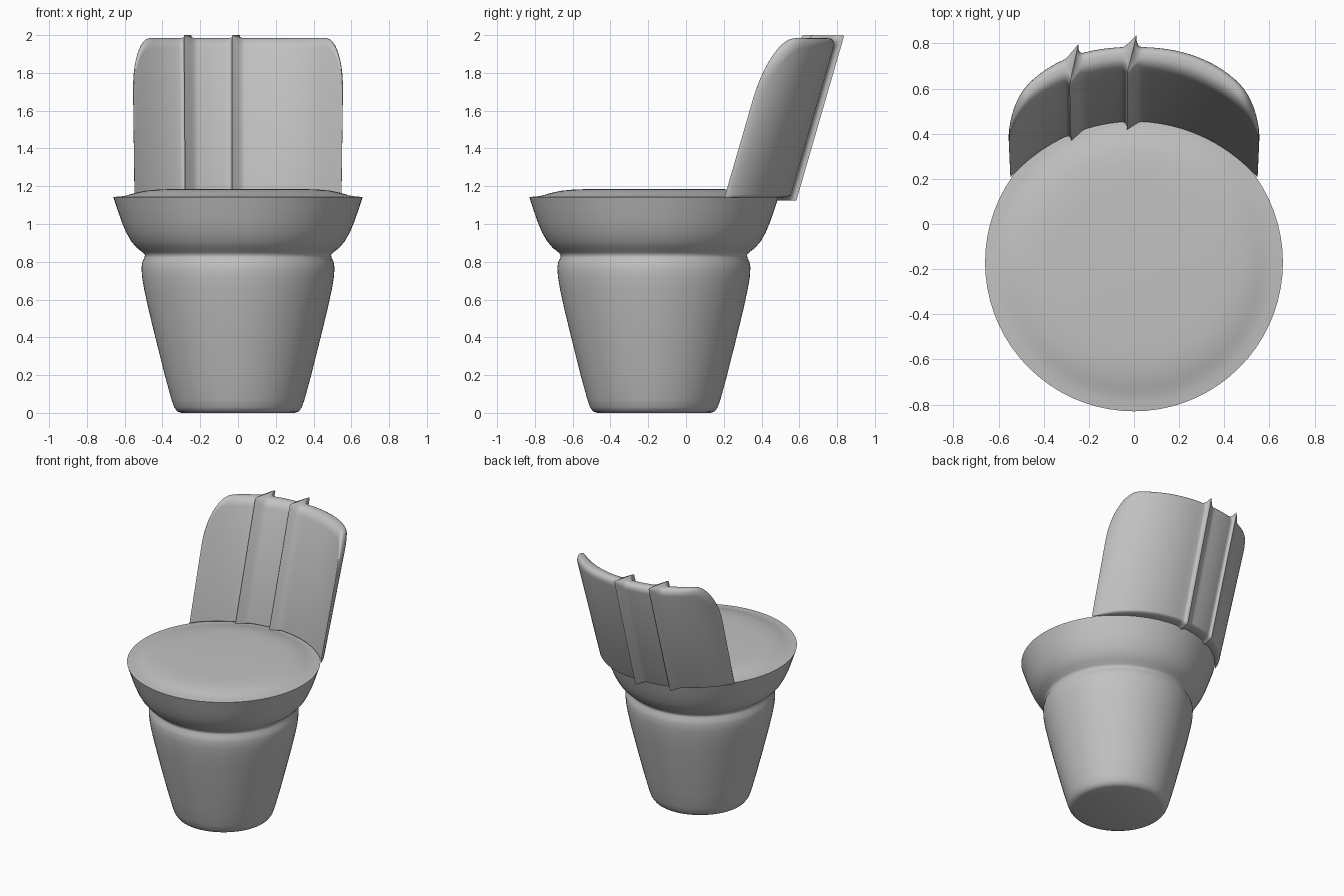
import bpy, bmesh, math

cube = bpy.data.objects.get("Cube")
if cube:
    bpy.data.objects.remove(cube, do_unlink=True)

grey = bpy.data.materials.new("plain_grey")
grey.use_nodes = True
grey.diffuse_color = (0.54, 0.54, 0.54, 1)
grey.node_tree.nodes["Principled BSDF"].inputs["Base Color"].default_value = (0.54, 0.54, 0.54, 1)


def finish(bm, name, angle):
    """Turn a bmesh into a smooth shaded object."""
    bmesh.ops.recalc_face_normals(bm, faces=bm.faces)
    mesh = bpy.data.meshes.new(name)
    bm.to_mesh(mesh)
    bm.free()
    mesh.materials.append(grey)
    obj = bpy.data.objects.new(name, mesh)
    bpy.context.collection.objects.link(obj)
    bpy.ops.object.select_all(action='DESELECT')
    obj.select_set(True)
    bpy.context.view_layer.objects.active = obj
    bpy.ops.object.shade_smooth_by_angle(angle=math.radians(angle))


def lathe(name, profile, centre_y, steps=72):
    """Revolve a (radius, height) profile about a vertical axis."""
    bm = bmesh.new()
    verts = [bm.verts.new((r, centre_y, z)) for r, z in profile]
    edges = [bm.edges.new(pair) for pair in zip(verts, verts[1:])]
    bmesh.ops.spin(bm, geom=verts + edges, cent=(0, centre_y, 0), axis=(0, 0, 1),
                   angle=math.tau, steps=steps)
    bmesh.ops.remove_doubles(bm, verts=bm.verts, dist=0.0005)
    finish(bm, name, 65)


# Tapered pedestal flowing through a soft waist into a bowl seat with a sharp
# rim and a gently raised cushion
lathe("pedestal_and_seat", [
    (0, 0), (0.30, 0), (0.322, 0.008), (0.338, 0.03), (0.352, 0.07),
    (0.385, 0.19), (0.428, 0.36), (0.472, 0.54), (0.496, 0.65), (0.508, 0.72),
    (0.511, 0.77), (0.506, 0.8), (0.495, 0.822), (0.493, 0.836), (0.505, 0.85),
    (0.535, 0.873), (0.565, 0.908), (0.592, 0.955), (0.615, 1.01), (0.636, 1.07),
    (0.66, 1.143), (0.62, 1.146), (0.59, 1.151), (0.56, 1.16), (0.53, 1.168),
    (0.49, 1.176), (0.43, 1.182), (0.35, 1.185), (0, 1.186)], -0.17)

# Curved, leaning backrest with two pinched seams running right round it
HALF, BASE, TOP, LEAN = 0.556, 1.14, 1.984, 0.29
SEAMS = (-0.01, -0.265)


def backrest_section(x):
    """Closed rounded section of the backrest at one position across its width."""
    p = min(1, abs(x) / HALF)
    inner = math.sqrt(0.75 ** 2 - x * x) - 0.3
    corner = max(0, (abs(x) - 0.465) / (HALF - 0.465))
    top = TOP - 0.27 * (1 - math.sqrt(max(0, 1 - corner ** 2)))
    near = min(abs(x - s) for s in SEAMS)
    pinch = max(0, 1 - near / 0.045) ** 2
    points = []
    for quarter in range(4):
        side = 1 if quarter in (0, 3) else -1
        upper = quarter < 2
        # the outer face is fuller at the top than at the seat
        power = 0.62 if upper else 0.78
        outer = 0.215 + 0.338 * (1 - p ** 2.3) ** power
        half, mid = (outer - inner) / 2, (outer + inner) / 2
        sharp = 1 - 0.8 * pinch
        ry, rz = half * 0.85 * sharp, (0.055 if upper else 0.015) * sharp
        cz = top - rz if upper else BASE + rz
        for i in range(7):
            a = (quarter + i / 6) * math.pi / 2
            c, s = math.cos(a), math.sin(a)
            t = side * (half - ry) + ry * c + 0.036 * pinch * side
            z = cz + rz * s + 0.016 * pinch * (1 if upper else -1)
            taper = 0.985 + 0.02 * (z - BASE) / (TOP - BASE)
            points.append((x * taper + pinch * 0.25 * t + x * t * 0.14,
                           mid + t + LEAN * (z - BASE), z))
    return points


columns = {round(HALF * math.sin(math.pi * (i / 48 - 0.5)), 4) for i in range(49)}
columns = {x for x in columns if all(abs(x - s) > 0.05 for s in SEAMS)}
for seam in SEAMS:
    columns |= {seam + 0.045 * i / 5 for i in range(-5, 6)}

bm = bmesh.new()
rings = [[bm.verts.new(p) for p in backrest_section(x)] for x in sorted(columns)]
for a, b in zip(rings, rings[1:]):
    for i in range(len(a)):
        j = (i + 1) % len(a)
        bm.faces.new((a[i], a[j], b[j], b[i]))
bm.faces.new(rings[0])
bm.faces.new(rings[-1])
finish(bm, "backrest", 60)
